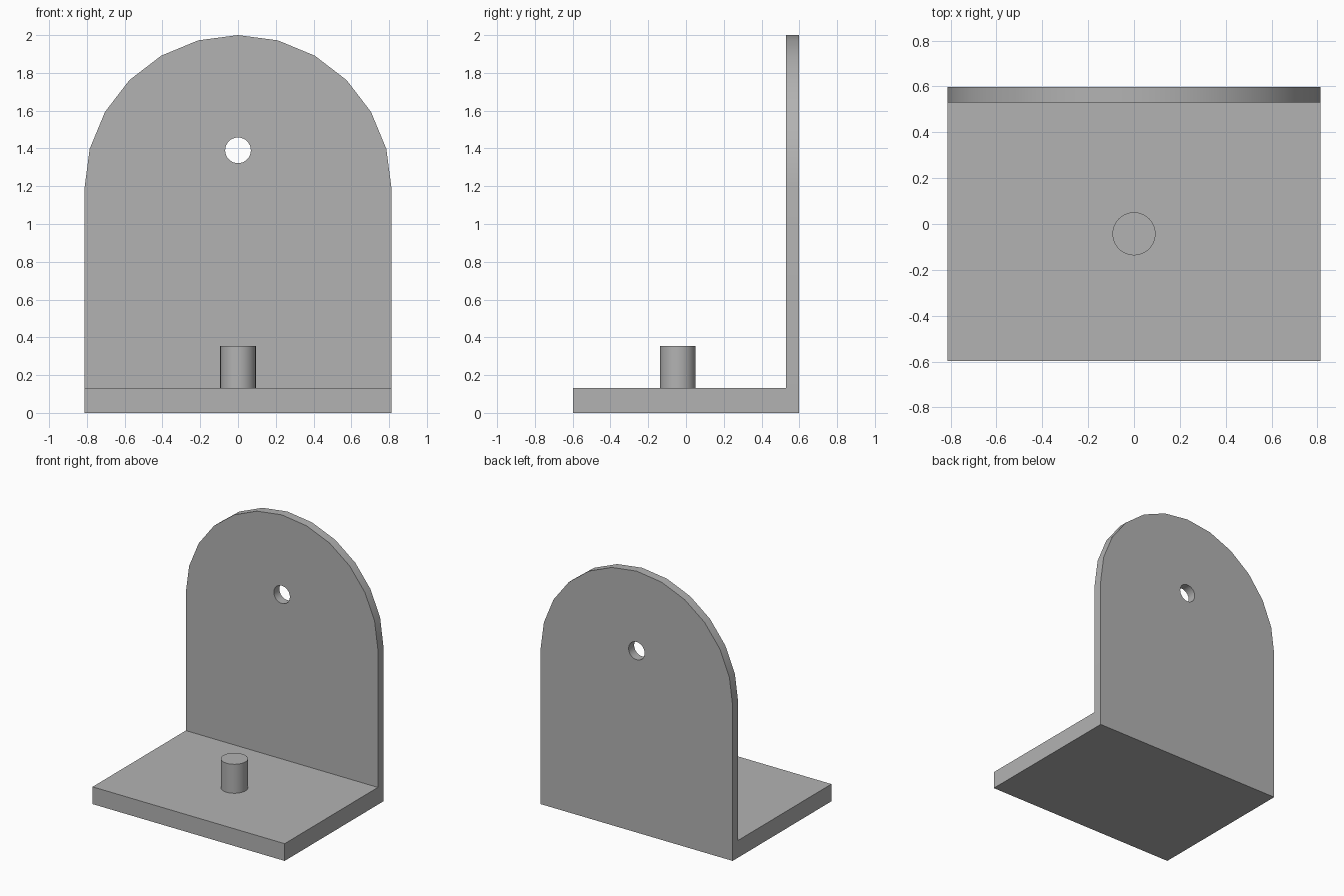
import bpy
import math
from mathutils import Matrix

default_cube = bpy.data.objects.get("Cube")
if default_cube:
    bpy.data.objects.remove(default_cube, do_unlink=True)

HALF_W, HALF_D = 0.813, 0.597
WALL_FRONT = 0.53
BASE_TOP = 0.132

grey = bpy.data.materials.new("plain_grey")
grey.use_nodes = True
colour = (0.45, 0.45, 0.45, 1)
grey.diffuse_color = colour
grey.node_tree.nodes["Principled BSDF"].inputs["Base Color"].default_value = colour


def extrude_profile(name, points, depth, matrix):
    """Solid prism from a 2D outline, extruded along local z then placed."""
    n = len(points)
    verts = [(x, y, z) for z in (0, depth) for x, y in points]
    faces = [list(range(n))[::-1], list(range(n, 2 * n))]
    faces += [(i, (i + 1) % n, (i + 1) % n + n, i + n) for i in range(n)]
    mesh = bpy.data.meshes.new(name)
    mesh.from_pydata(verts, [], faces)
    mesh.transform(matrix)
    mesh.materials.append(grey)
    obj = bpy.data.objects.new(name, mesh)
    bpy.context.collection.objects.link(obj)
    return obj


def arc(radius, cx, cy, steps, sweep, closed=False):
    count = steps if closed else steps + 1
    return [(cx + radius * math.cos(sweep * i / steps),
             cy + radius * math.sin(sweep * i / steps)) for i in range(count)]


def activate(obj):
    bpy.ops.object.select_all(action='DESELECT')
    obj.select_set(True)
    bpy.context.view_layer.objects.active = obj


def combine(target, other, operation):
    mod = target.modifiers.new(operation.lower(), 'BOOLEAN')
    mod.operation, mod.solver, mod.object = operation, 'EXACT', other
    activate(target)
    bpy.ops.object.modifier_apply(modifier=mod.name)
    bpy.data.objects.remove(other, do_unlink=True)


def upright(y):
    """Stand a profile up: local y becomes z, extrusion runs toward the front."""
    return Matrix.Translation((0, y, 0)) @ Matrix.Rotation(math.pi / 2, 4, 'X')


# Arched back wall
outline = [(-HALF_W, 0), (HALF_W, 0)] + arc(HALF_W, 0, 2 - HALF_W, 12, math.pi)
bracket = extrude_profile("bracket", outline, HALF_D - WALL_FRONT, upright(HALF_D))

# Base plate joined to the wall as one solid
base_outline = [(-HALF_W, -HALF_D), (HALF_W, -HALF_D), (HALF_W, HALF_D), (-HALF_W, HALF_D)]
base = extrude_profile("base_plate", base_outline, BASE_TOP, Matrix.Identity(4))
combine(bracket, base, 'UNION')

# Round hole through the wall
hole = extrude_profile("hole_cutter", arc(0.068, 0, 1.39, 32, math.tau, True), 0.4, upright(0.8))
combine(bracket, hole, 'DIFFERENCE')

# Peg standing on the base
peg = extrude_profile("peg", arc(0.094, 0, -0.043, 32, math.tau, True),
                      0.354 - BASE_TOP, Matrix.Translation((0, 0, BASE_TOP)))

for part in (bracket, peg):
    activate(part)
    bpy.ops.object.shade_smooth_by_angle(angle=math.radians(30))
